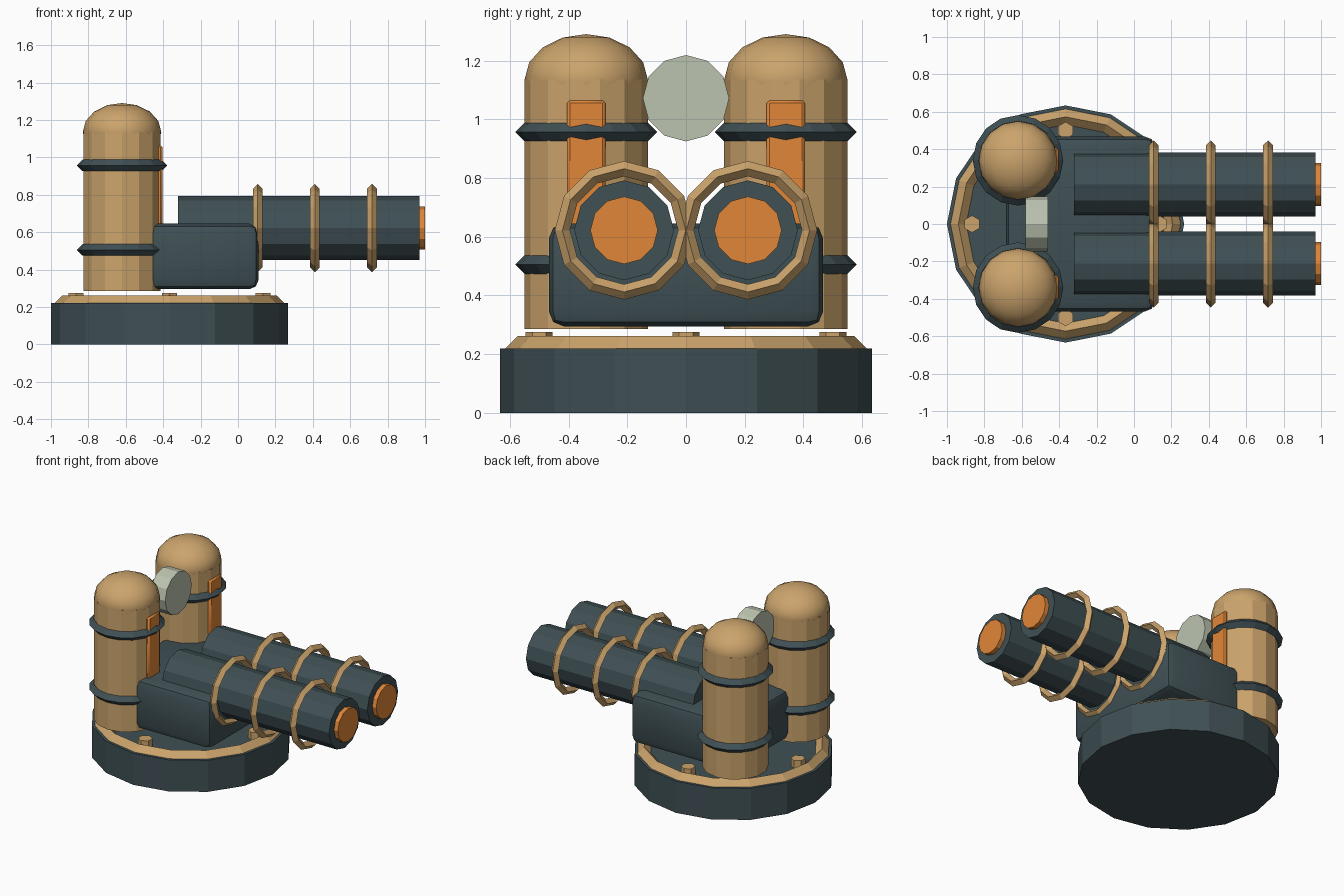
import bpy
from math import radians, pi, cos, sin

if "Cube" in bpy.data.objects:
    bpy.data.objects.remove(bpy.data.objects["Cube"])


def material(name, rgb):
    m = bpy.data.materials.new(name)
    m.diffuse_color = (*rgb, 1)
    m.use_nodes = True
    m.node_tree.nodes["Principled BSDF"].inputs["Base Color"].default_value = m.diffuse_color
    return m


DARK = material("dark_steel", (0.05, 0.08, 0.09))
TAN = material("tan_metal", (0.60, 0.37, 0.15))
ORANGE = material("orange", (0.75, 0.24, 0.04))
PALE = material("pale_grey", (0.50, 0.55, 0.43))
ALONG_X = (0, pi / 2, 0)


def finish(name, mat, smooth=False):
    ob = bpy.context.object
    ob.name = name
    ob.data.materials.append(mat)
    if smooth:
        bpy.ops.object.shade_smooth_by_angle(angle=radians(40))
    return ob


def upright(name, mat, x, y, z0, z1, r, sides):
    bpy.ops.mesh.primitive_cylinder_add(vertices=sides, radius=r, depth=z1 - z0,
                                        location=(x, y, (z0 + z1) / 2))
    return finish(name, mat)


def level(name, mat, x0, x1, y, z, r, sides):
    bpy.ops.mesh.primitive_cylinder_add(vertices=sides, radius=r, depth=x1 - x0,
                                        location=((x0 + x1) / 2, y, z), rotation=ALONG_X)
    return finish(name, mat)


def hoop(name, mat, loc, major, minor, sides, rot=(0, 0, 0)):
    # ring with a diamond cross-section
    bpy.ops.mesh.primitive_torus_add(major_radius=major, minor_radius=minor,
                                     major_segments=sides, minor_segments=4,
                                     location=loc, rotation=rot)
    return finish(name, mat)


def block(name, mat, lo, hi, bevel, segments):
    bpy.ops.mesh.primitive_cube_add(size=1, location=[(a + b) / 2 for a, b in zip(lo, hi)])
    ob = bpy.context.object
    ob.scale = [b - a for a, b in zip(lo, hi)]
    bpy.ops.object.transform_apply(location=False, rotation=False, scale=True)
    mod = ob.modifiers.new("bevel", 'BEVEL')
    mod.width, mod.segments = bevel, segments
    bpy.ops.object.modifier_apply(modifier=mod.name)
    return finish(name, mat, smooth=True)


# Turntable base with rim and four hex bolts
BX = -0.366
upright("base", DARK, BX, 0, 0, 0.22, 0.634, 16)
hoop("base_rim", TAN, (BX, 0, 0.22), 0.573, 0.042, 16)
for i in range(4):
    a = i * pi / 2
    upright(f"base_bolt_{i + 1}", TAN, BX + 0.5 * cos(a), 0.5 * sin(a), 0.2, 0.275, 0.046, 6)

# Central housing
block("housing", DARK, (-0.685, -0.467, 0.295), (0.11, 0.467, 0.645), 0.05, 2)

for side, s in (("left", 1), ("right", -1)):
    # Upright tank with dome, bands and front strip
    tx, ty = -0.62, 0.34 * s
    upright(f"tank_{side}", TAN, tx, ty, 0.285, 1.135, 0.21, 14)
    bpy.ops.mesh.primitive_uv_sphere_add(segments=16, ring_count=8, radius=0.21,
                                         location=(tx, ty, 1.135))
    bpy.context.object.scale = (1, 1, 0.74)
    finish(f"tank_dome_{side}", TAN, smooth=True)
    for i, z in enumerate((0.505, 0.957)):
        hoop(f"tank_band_{side}_{i + 1}", DARK, (tx, ty, z), 0.211, 0.031, 16)
    block(f"tank_strip_{side}", ORANGE, (-0.44, ty - 0.065, 0.5),
          (-0.405, ty + 0.065, 1.065), 0.01, 1)

    # Barrel with rings and glowing muzzle
    by, bz = 0.211 * s, 0.622
    level(f"barrel_{side}", DARK, -0.32, 0.97, by, bz, 0.17, 12)
    level(f"muzzle_{side}", ORANGE, 0.94, 1.0, by, bz, 0.115, 12)
    for i in range(3):
        hoop(f"barrel_ring_{side}_{i + 1}", TAN, (0.105 + 0.306 * i, by, bz),
             0.21, 0.026, 12, ALONG_X)

# Round sensor held between the tanks
level("sensor", PALE, -0.58, -0.46, 0, 1.072, 0.147, 12)
